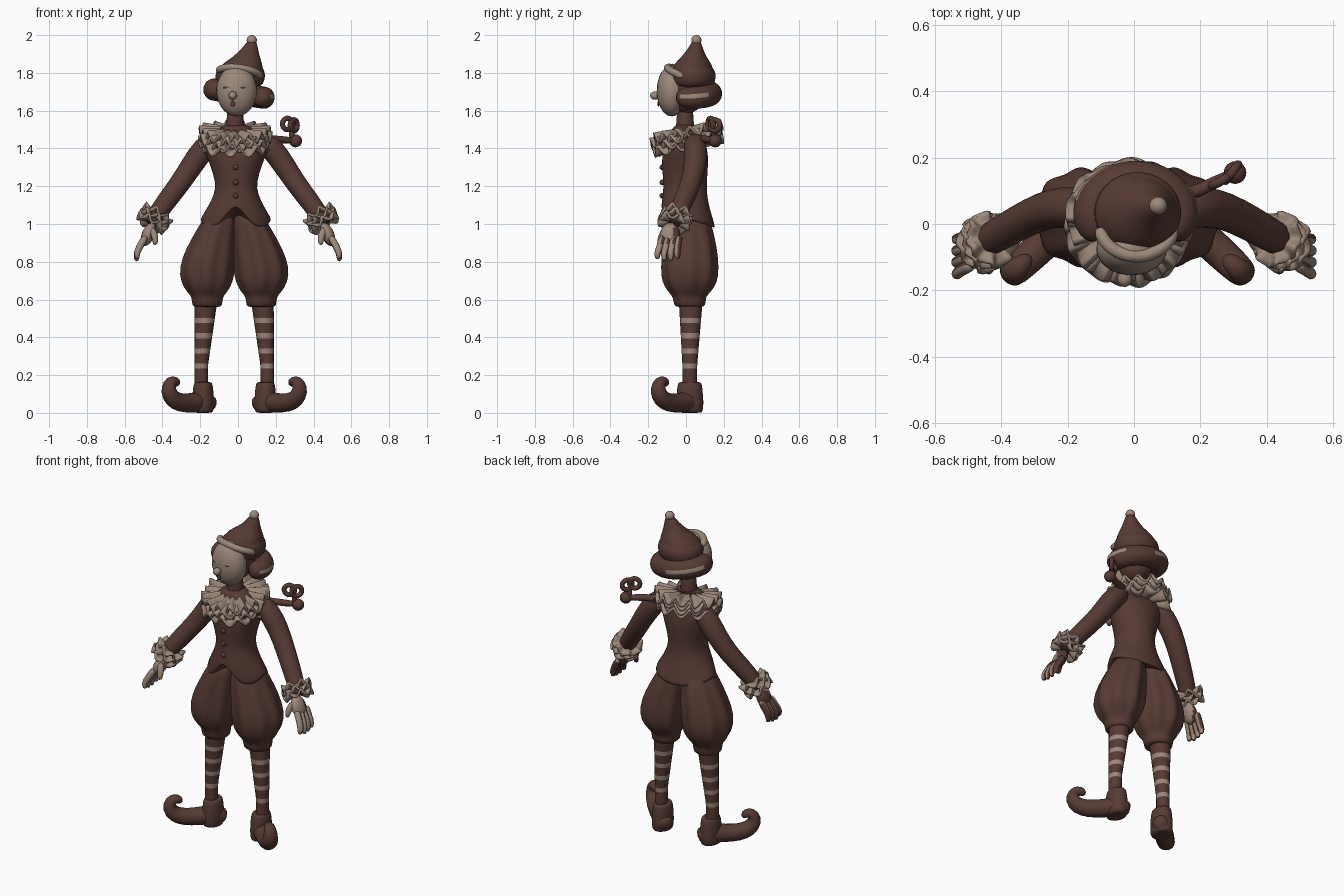
import bpy, bmesh, math
from mathutils import Vector

if "Cube" in bpy.data.objects:
    bpy.data.objects.remove(bpy.data.objects["Cube"])


def material(name, rgb):
    m = bpy.data.materials.new(name)
    m.use_nodes = True
    m.diffuse_color = (*rgb, 1)
    m.node_tree.nodes["Principled BSDF"].inputs["Base Color"].default_value = (*rgb, 1)
    return m


BROWN = material("dark brown", (0.095, 0.043, 0.034))
BEIGE = material("warm beige", (0.33, 0.245, 0.195))


def finish(ob, name, mats, subdiv=0):
    ob.name = ob.data.name = name
    for m in mats:
        ob.data.materials.append(m)
    for p in ob.data.polygons:
        p.use_smooth = True
    if subdiv:
        ob.modifiers.new("smooth", "SUBSURF").levels = subdiv
        ob.modifiers["smooth"].render_levels = subdiv
    return ob


def skin(name, rings, mats=(BROWN,), rule=None, subdiv=1, caps=True):
    """Join closed rings of points into one surface; rule(row) picks the material."""
    bm = bmesh.new()
    rows = [[bm.verts.new(p) for p in ring] for ring in rings]
    n = len(rows[0])
    for i in range(len(rows) - 1):
        for j in range(n):
            k = (j + 1) % n
            f = bm.faces.new((rows[i][j], rows[i][k], rows[i + 1][k], rows[i + 1][j]))
            f.material_index = rule(i) if rule else 0
    if caps:
        bm.faces.new(rows[0])
        bm.faces.new(rows[-1])
    bmesh.ops.recalc_face_normals(bm, faces=bm.faces)
    me = bpy.data.meshes.new(name)
    bm.to_mesh(me)
    bm.free()
    ob = bpy.data.objects.new(name, me)
    bpy.context.collection.objects.link(ob)
    return finish(ob, name, mats, subdiv)


def oval(z, cx, cy, rx, ry, n=24, pleat=0, lift=None):
    ring = []
    for j in range(n):
        a = math.tau * j / n
        k = 1 + pleat * math.cos(8 * a)
        ring.append(Vector((cx + rx * k * math.cos(a), cy + ry * k * math.sin(a),
                            z + (lift(a) if lift else 0))))
    return ring


def tube(name, path, radii, n=12, **kw):
    pts = [Vector(p) for p in path]
    rings, side = [], None
    for i, p in enumerate(pts):
        t = (pts[min(i + 1, len(pts) - 1)] - pts[max(i - 1, 0)]).normalized()
        side = t.orthogonal() if side is None else side - t * side.dot(t)
        side.normalize()
        up = t.cross(side)
        rings.append([p + radii[i] * (math.cos(math.tau * j / n) * side
                                      + math.sin(math.tau * j / n) * up) for j in range(n)])
    return skin(name, rings, **kw)


def ball(name, loc, size, mats, rot=(0, 0, 0)):
    bpy.ops.mesh.primitive_uv_sphere_add(segments=24, ring_count=16, location=loc, rotation=rot)
    bpy.context.object.scale = size if isinstance(size, tuple) else (size,) * 3
    return finish(bpy.context.object, name, mats)


def ruffle(name, centre, axis, r_in, r_out, drop, amp, waves, phase=0):
    """Wavy pleated frill around an axis."""
    q = Vector(axis).to_track_quat("Z", "Y")
    n, rings = waves * 8, []
    for i in range(4):
        t = i / 3
        ring = []
        for j in range(n):
            a = math.tau * j / n
            w = math.sin(waves * a + phase)
            r = r_in + (r_out - r_in) * t * (1 + 0.07 * math.sin(5 * a + phase))
            ring.append(Vector(centre) + q @ Vector((r * math.cos(a), r * math.sin(a), drop * t + amp * t * w)))
        rings.append(ring)
    ob = skin(name, rings, (BEIGE,), subdiv=0, caps=False)
    ob.modifiers.new("cloth", "SOLIDIFY").thickness = 0.012


# Jacket with two front points and a longer back
def hem(a):
    s = math.sin(a)
    if s < 0:
        return 0.08 * s ** 14 - 0.045 * abs(math.sin(2 * a))
    return -0.045 * s


torso = [(1.53, .05, .05), (1.5, .1, .07), (1.455, .17, .1), (1.4, .175, .12), (1.32, .14, .125),
         (1.22, .108, .115), (1.16, .115, .117), (1.09, .15, .128)]
rings = [oval(z, -.01, -.005, rx, ry) for z, rx, ry in torso]
rings += [oval(1.035, -.012, .013, .19, .143, lift=hem), oval(1.02, -.012, .013, .187, .14, lift=hem),
          oval(1.04, -.012, .01, .14, .11, lift=hem)]
skin("jacket", rings)
for z in (1.15, 1.22, 1.3):
    ball("jacket_button", (-.012, -.125, z), .015, (BROWN,))

# Legs, breeches, stockings and curled shoes
MID = -.02
for s, side in ((-1, "right"), (1, "left")):
    def x(v):
        return MID + s * v

    breeches = [(1.07, .065, .01, .075, .1, 0), (.98, .09, .018, .1, .12, .04), (.87, .122, .02, .13, .14, .06),
                (.77, .143, .02, .144, .149, .06), (.69, .145, .02, .133, .142, .07),
                (.635, .143, .018, .1, .105, .06), (.615, .143, .018, .08, .085, 0),
                (.565, .143, .02, .082, .086, 0), (.56, .143, .02, .06, .06, 0)]
    skin(side + "_breeches", [oval(z, x(cx), cy, rx, ry, 32, p) for z, cx, cy, rx, ry, p in breeches])

    stocking = []
    for k in range(-6, 14):
        z = .235 + k * .08 / 3
        t = min(1, max(0, (.58 - z) / .33))
        stocking.append(oval(z, x(.15 + .025 * t), .025 - .005 * t, .059 - .023 * t, .062 - .023 * t, 16))
    skin(side + "_stocking", stocking, (BROWN, BEIGE), subdiv=0,
         rule=lambda i: int((i - 6) % 3 == 0 and 0 <= i - 6 <= 9))

    shoe = [(-.07, .045, .03), (-.045, .053, .052), (.02, .058, .058), (.09, .053, .053), (.16, .052, .052),
            (.22, .072, .05), (.25, .115, .045), (.242, .155, .038), (.215, .172, .032), (.188, .162, .026),
            (.185, .14, .012)]
    tube(side + "_shoe", [(x(.162 + .75 * d), .025 - .7 * d, z) for d, z, r in shoe], [r for d, z, r in shoe])
    skin(side + "_shoe_collar", [oval(z, x(.165), .02, r, r + .014, 16) for z, r in
                                 ((.0, .045), (.004, .06), (.1, .058), (.15, .052), (.165, .045), (.16, .03))])

    # Sleeve, cuff and hand
    tube(side + "_sleeve", [(s * .11, .045, 1.46), (s * .18, .05, 1.405), (s * .245, .05, 1.31), (s * .31, .025, 1.21),
                            (s * .38, -.015, 1.12), (s * .43, -.043, 1.05), (s * .455, -.06, 1.01), (s * .46, -.064, 1.0)],
         [.05, .066, .06, .056, .054, .05, .045, .035], n=16)
    for layer in range(3):
        ruffle(side + "_cuff", (s * (.425 + .014 * layer), -.043 - .009 * layer, 1.055 - .022 * layer),
               (s * .5, -.25, -.8), .035, .086, .003, .018, 7, layer * 2.5)
    skins = (BEIGE, BROWN)
    hand = [ball(side + "_palm", (s * .475, -.083, .945), (.034, .052, .065), skins, (0, -s * .4, 0))]
    for f in range(4):
        y, d = -.125 + .03 * f, .012 * abs(f - 1.4)
        hand.append(tube(side + "_finger", [(s * .485, y + .003, .94), (s * .518, y - .01, .885),
                                            (s * .54, y * 1.2 - .005, .84), (s * (.538 - d / 2), y * 1.2, .795 + d)],
                         [.022, .021, .019, .013], n=8, mats=skins))
    hand.append(tube(side + "_thumb", [(s * .465, -.1, .985), (s * .437, -.13, .935), (s * .438, -.145, .885)],
                     [.024, .021, .014], n=8, mats=skins))
    # Dark backs of the hands
    for ob in hand:
        for p in ob.data.polygons:
            behind = p.normal.dot(Vector((-.6, .6, -.45))) > .3
            p.material_index = int(behind or (s > 0 and p.normal.y > .35))

# Pleated collar, tilted down at the front
for layer in range(4):
    ruffle("collar_frill", (-.017, 0, 1.513 - .024 * layer), (0, -.2, 1), .06, .186 + .004 * (layer % 2),
           -.02, .026, 15 - layer, layer * 2.1)

# Neck and head
skin("neck", [oval(z, -.015, -.005, r, r, 16) for z, r in ((1.46, .06), (1.53, .045), (1.64, .045))])
ball("head", (-.005, .0, 1.71), (.1, .11, .125), (BROWN,))
ball("face", (-.007, -.075, 1.705), (.107, .08, .135), (BEIGE,))
ball("nose", (-.028, -.165, 1.68), (.022, .025, .022), (BEIGE,))
for s in (-1, 1):
    ball("eye", (-.015 + s * .047, -.141 - .003 * s, 1.722), (.02, .005, .006), (BROWN,), (0, 0, s * .4))
ball("mouth", (-.028, -.146, 1.637), (.013, .005, .016), (BROWN,))


# Rolled hair around the sides and back, with a thin pale band
def arc(cx, cy, rx, ry, start, end, height, steps=14):
    angles = [start + (end - start) * i / steps for i in range(steps + 1)]
    return [(cx + rx * math.cos(a), cy + ry * math.sin(a), height(a)) for a in angles]


path = arc(.005, .03, .135, .105, -.75, math.pi + .75, lambda a: 1.69 - .022 * math.cos(a))
radii = [.035, .055] + [.06] * 11 + [.055, .035]
hair = tube("hair_roll", path, radii, n=16, mats=(BROWN, BEIGE))
for p in hair.data.polygons:
    out = Vector((p.center.x - .005, p.center.y - .03, 0)).normalized()
    p.material_index = int(p.normal.dot(out) > .96 and p.center.y > -.02 and p.normal.z > 0)

# Pointed hat leaning to the side, with a rolled brim, trim and bobble
hat = [(1.72, .01, .035, .1), (1.74, .01, .035, .125), (1.775, .011, .035, .134), (1.81, .013, .035, .13),
       (1.825, .016, .035, .114), (1.845, .022, .036, .108), (1.87, .036, .04, .085), (1.9, .052, .045, .06),
       (1.94, .067, .052, .037), (1.97, .073, .055, .024)]
skin("hat", [oval(z, cx, cy, r, r * .93) for z, cx, cy, r in hat])
tube("hat_trim", arc(.008, .0, .114, .098, math.pi + .1, math.tau - .1, lambda a: 1.79 - .037 * math.sin(a)
     - .015 * math.cos(a)), [.012] + [.02] * 13 + [.012], mats=(BEIGE,))
ball("hat_bobble", (.073, .055, 1.973), .027, (BEIGE,))

# Wind-up key in the back of the shoulder
tube("key_shaft", [(.1, .07, 1.45), (.2, .1, 1.45), (.31, .16, 1.44)], [.022, .02, .02])
ball("key_end", (.305, .155, 1.44), .034, (BROWN,))
tube("key_stem", [(.29, .15, 1.44), (.28, .145, 1.5)], [.018, .016])
for loc, turn in (((.262, .13, 1.53), .5), ((.295, .155, 1.522), .9)):
    bpy.ops.mesh.primitive_torus_add(location=loc, rotation=(math.pi / 2, 0, turn), major_radius=.03,
                                     minor_radius=.014, major_segments=24, minor_segments=10)
    finish(bpy.context.object, "key_loop", (BROWN,))
